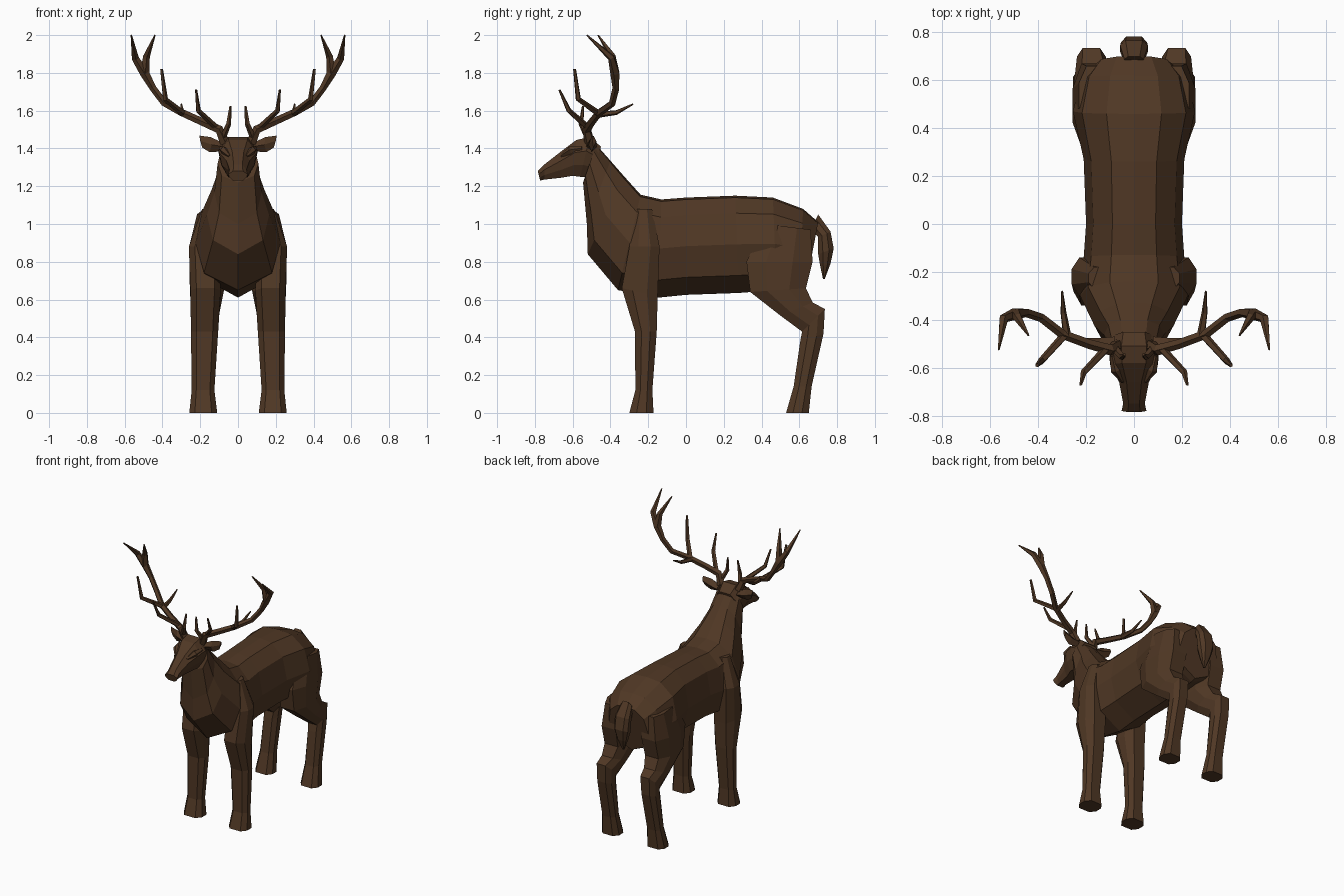
import bpy, bmesh
from mathutils import Vector

brown = bpy.data.materials.new("brown hide")
brown.diffuse_color = (0.08, 0.039, 0.018, 1)


def skin(name, tubes, mirror=False):
    """Join rings of points into closed flat-faced tubes in one object."""
    bm = bmesh.new()
    for rings in tubes:
        loops = [[bm.verts.new(p) for p in ring] for ring in rings]
        n = len(loops[0])
        for a, b in zip(loops, loops[1:]):
            for i in range(n):
                j = (i + 1) % n
                bm.faces.new((a[i], a[j], b[j], b[i]))
        bm.faces.new(loops[0])
        bm.faces.new(loops[-1])
    bmesh.ops.recalc_face_normals(bm, faces=bm.faces)
    me = bpy.data.meshes.new(name)
    bm.to_mesh(me)
    bm.free()
    me.materials.append(brown)
    ob = bpy.data.objects.new(name, me)
    bpy.context.collection.objects.link(ob)
    if mirror:
        ob.modifiers.new("both sides", 'MIRROR').use_mirror_merge = False
    return ob


def section(ya, za, yb, zb, w, cx, shape):
    """Ring between two side-view points; shape = (fraction, width) pairs."""
    pts = [(cx + w * k, ya + (yb - ya) * t, za + (zb - za) * t) for t, k in shape]
    left = [(cx - w * k, ya + (yb - ya) * t, za + (zb - za) * t)
            for t, k in reversed(shape) if k > 0]
    return pts + left


def loft(name, rows, shape, cx=None):
    rings = [section(*r[:5], r[5] if cx else 0, shape) for r in rows]
    return skin(name, [rings], mirror=bool(cx))


def limb(points, radii, sides=5):
    """Tapering branch along a path."""
    from math import cos, sin, pi
    P = [Vector(p) for p in points]
    rings = []
    side = None
    for i, p in enumerate(P):
        d = (P[min(i + 1, len(P) - 1)] - P[max(i - 1, 0)]).normalized()
        side = side or d.orthogonal()
        side = (side - d * side.dot(d)).normalized()
        up = d.cross(side)
        rings.append([p + radii[i] * (side * cos(2 * pi * k / sides) + up * sin(2 * pi * k / sides))
                      for k in range(sides)])
    return rings


BARREL = [(0, 0), (.02, .45), (.18, .85), (.5, 1), (.82, .8), (1, 0)]
HEAD = [(0, .5), (.35, 1), (.7, .85), (1, .5)]
LEG = [(0, .6), (.3, 1), (.7, 1), (1, .6)]

# body and neck
loft("body", [
    (.70, 1.01, .635, .67, .16), (.62, 1.08, .60, .66, .22),
    (.46, 1.14, .48, .65, .255), (.26, 1.15, .28, .635, .21),
    (0, 1.14, 0, .625, .20), (-.13, 1.13, -.15, .61, .21),
    (-.24, 1.155, -.36, .65, .225), (-.33, 1.255, -.52, .84, .165),
    (-.40, 1.335, -.525, 1.0, .125), (-.475, 1.42, -.545, 1.22, .108)], BARREL)

# head
loft("head", [
    (-.45, 1.41, -.50, 1.25, .09), (-.51, 1.46, -.56, 1.25, .105),
    (-.58, 1.445, -.60, 1.255, .10), (-.66, 1.385, -.66, 1.245, .062),
    (-.75, 1.315, -.75, 1.235, .045), (-.785, 1.28, -.772, 1.23, .052)], HEAD)

# brows
skin("brow", [limb([(.09, -.55, 1.40), (.075, -.61, 1.39), (.045, -.66, 1.36)],
                   [.012, .022, .008])], True)

# front legs
loft("front_leg", [
    (-.27, 1.08, -.18, 1.08, .06, .13), (-.30, .88, -.14, .88, .08, .18),
    (-.34, .66, -.15, .62, .08, .172), (-.27, .43, -.155, .43, .072, .177),
    (-.268, .12, -.178, .12, .06, .185), (-.30, .0, -.172, .0, .074, .184)], LEG, True)

# hind legs
loft("hind_leg", [
    (.42, 1.0, .66, .97, .08, .15), (.32, .80, .67, .80, .095, .162),
    (.34, .64, .635, .66, .09, .165), (.50, .515, .67, .585, .075, .172),
    (.615, .43, .735, .55, .06, .178), (.605, .38, .728, .42, .056, .18),
    (.57, .14, .665, .14, .055, .183), (.53, 0, .65, 0, .07, .185)], LEG, True)

# tail
loft("tail", [
    (.70, 1.05, .66, .97, .04), (.765, .96, .70, .93, .058),
    (.782, .87, .70, .84, .055), (.765, .79, .71, .78, .035),
    (.735, .71, .725, .71, .008)], LEG)

# ears: flattened cups reaching outwards
skin("ear", [[
    [(.08, -.50, 1.43), (.08, -.47, 1.41), (.08, -.50, 1.385), (.08, -.53, 1.41)],
    [(.145, -.50, 1.46), (.14, -.475, 1.42), (.15, -.50, 1.38), (.14, -.515, 1.42)],
    [(.205, -.49, 1.468), (.20, -.475, 1.44), (.19, -.49, 1.405), (.20, -.495, 1.44)]]], True)

# antlers: main beam, forked tip and tines
fork = (.495, -.375, 1.80)
skin("antler", [
    limb([(.07, -.51, 1.43), (.10, -.525, 1.50), (.19, -.50, 1.54), (.30, -.46, 1.59),
          (.39, -.39, 1.64), (.45, -.37, 1.72), fork, (.545, -.395, 1.88), (.565, -.525, 2.0)],
         [.028, .024, .021, .02, .019, .019, .026, .02, .004]),
    limb([fork, (.485, -.39, 1.89), (.44, -.465, 2.0)], [.026, .019, .004]),
    limb([(.08, -.52, 1.46), (.05, -.555, 1.53), (.04, -.545, 1.625)], [.018, .014, .006]),
    limb([(.12, -.525, 1.515), (.21, -.62, 1.60), (.222, -.67, 1.71)], [.017, .014, .006]),
    limb([(.29, -.465, 1.585), (.385, -.57, 1.66), (.405, -.59, 1.82)], [.018, .015, .008]),
    limb([(.28, -.465, 1.58), (.295, -.37, 1.59), (.30, -.28, 1.635)], [.018, .013, .004])], True)
